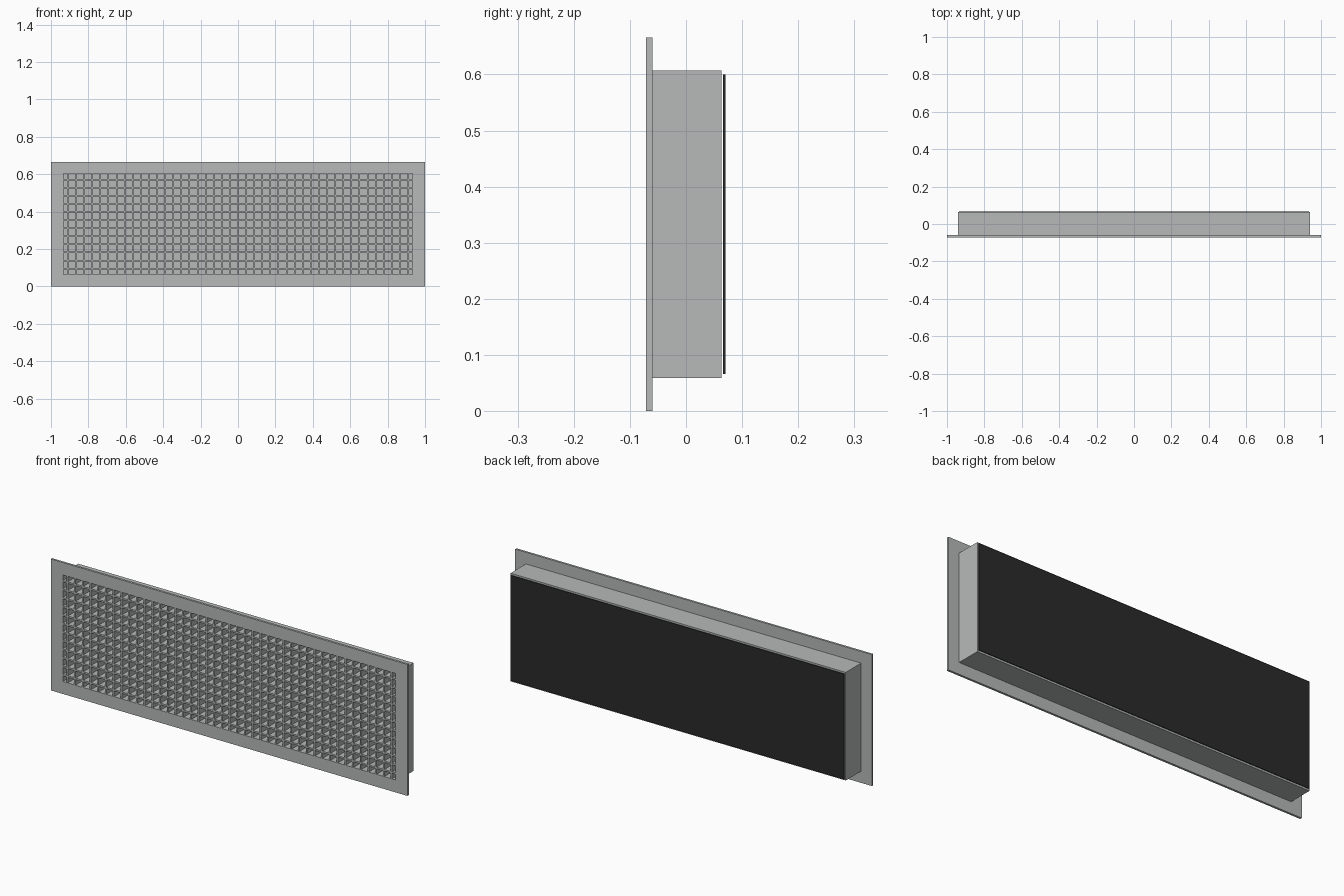
import bpy
import bmesh

default = bpy.data.objects.get("Cube")
if default:
    bpy.data.objects.remove(default, do_unlink=True)


def make_material(name, rgb):
    mat = bpy.data.materials.new(name)
    mat.use_nodes = True
    color = (*rgb, 1.0)
    mat.diffuse_color = color
    bsdf = mat.node_tree.nodes["Principled BSDF"]
    bsdf.inputs["Base Color"].default_value = color
    bsdf.inputs["Roughness"].default_value = 0.6
    return mat


GREY = make_material("grey metal", (0.47, 0.49, 0.485))
BLACK = make_material("black backing", (0.024, 0.024, 0.024))

CENTRE_Z = 0.333


def add_box(bm, xs, ys, zs):
    """Add a closed box between the given x, y and z limits."""
    verts = bmesh.ops.create_cube(bm, size=1)["verts"]
    for v in verts:
        v.co = [lim[0] if c < 0 else lim[1] for c, lim in zip(v.co, (xs, ys, zs))]


def make_part(name, boxes, mat):
    bm = bmesh.new()
    for limits in boxes:
        add_box(bm, *limits)
    mesh = bpy.data.meshes.new(name)
    bm.to_mesh(mesh)
    bm.free()
    mesh.materials.append(mat)
    obj = bpy.data.objects.new(name, mesh)
    bpy.context.collection.objects.link(obj)
    return obj


def ring(outer, inner, ys):
    """Four bars around a rectangular opening, given half sizes (x, z)."""
    (ox, oz), (ix, iz) = outer, inner
    c = CENTRE_Z
    return [
        ((-ox, ox), ys, (c + iz, c + oz)),
        ((-ox, ox), ys, (c - oz, c - iz)),
        ((-ox, -ix), ys, (c - iz, c + iz)),
        ((ix, ox), ys, (c - iz, c + iz)),
    ]


OPENING = (0.933, 0.27)
DUCT = (0.94, 0.274)

# Front flange and the duct box behind it
make_part("flange", ring((1.0, CENTRE_Z), OPENING, (-0.071, -0.06)), GREY)
make_part("duct_walls", ring(DUCT, OPENING, (-0.06, 0.063)), GREY)
make_part("duct_back",
          [((-OPENING[0], OPENING[0]), (0.058, 0.063),
            (CENTRE_Z - OPENING[1], CENTRE_Z + OPENING[1]))], GREY)

# Egg-crate grille made of crossing slats
PITCH, HALF = 0.0433, 0.004
DEPTH = (-0.07, 0.058)


def positions(count):
    return [(i - (count - 1) / 2) * PITCH for i in range(count)]


make_part("vertical_slats",
          [((x - HALF, x + HALF), DEPTH,
            (CENTRE_Z - OPENING[1], CENTRE_Z + OPENING[1]))
           for x in positions(43)], GREY)
make_part("horizontal_slats",
          [((-OPENING[0], OPENING[0]), DEPTH,
            (CENTRE_Z + z - HALF, CENTRE_Z + z + HALF))
           for z in positions(12)], GREY)

# Dark plate just behind the duct
make_part("back_plate",
          [((-0.935, 0.935), (0.066, 0.07), (CENTRE_Z - 0.267, CENTRE_Z + 0.267))], BLACK)
